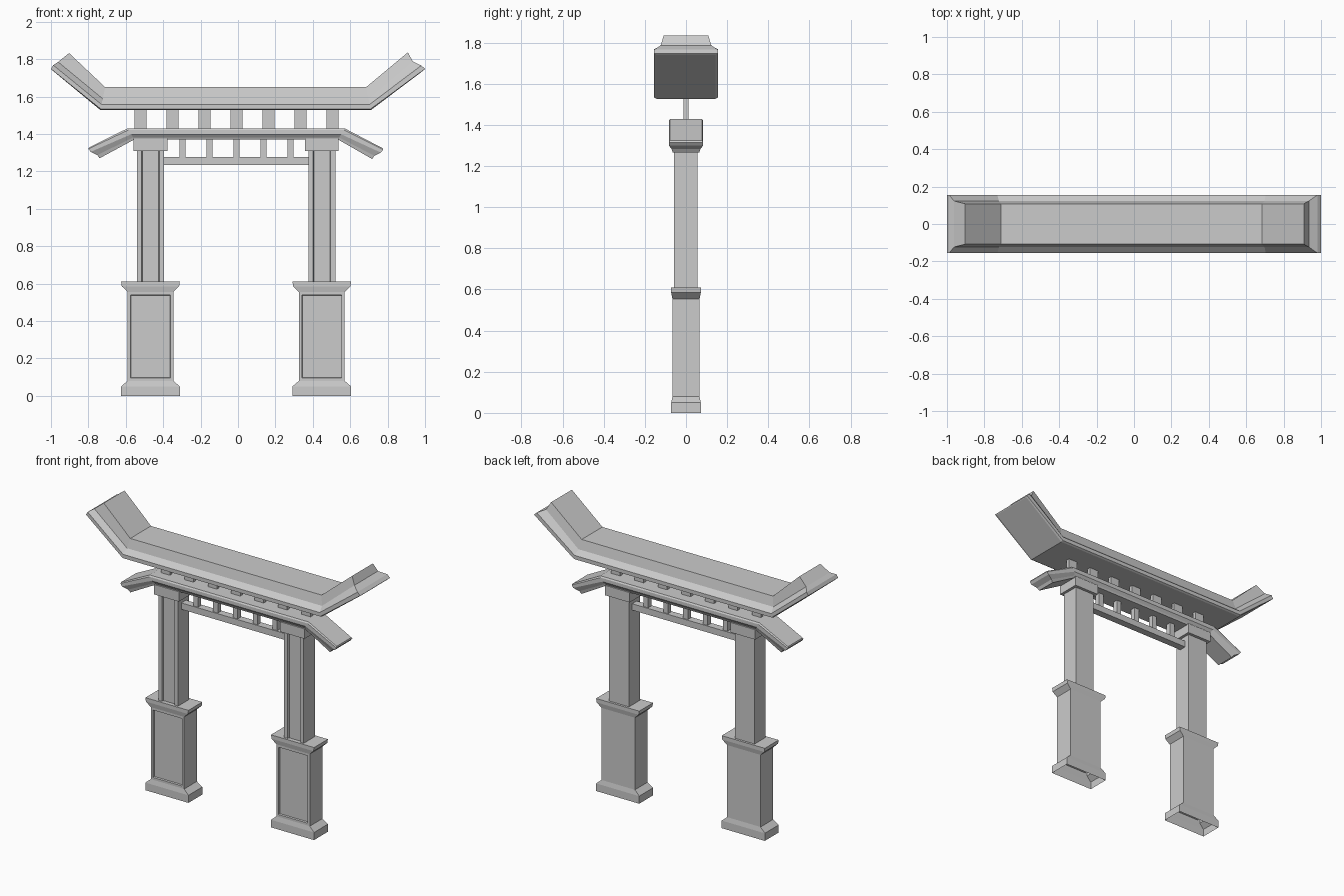
import bpy, bmesh

if "Cube" in bpy.data.objects:
    bpy.data.objects.remove(bpy.data.objects["Cube"])


def finish(name, bm):
    bmesh.ops.recalc_face_normals(bm, faces=bm.faces[:])
    me = bpy.data.meshes.new(name)
    bm.to_mesh(me)
    bm.free()
    ob = bpy.data.objects.new(name, me)
    bpy.context.collection.objects.link(ob)
    return ob


def box(name, x, y, z):
    """Box from (min, max) ranges."""
    bm = bmesh.new()
    bmesh.ops.create_cube(bm, size=1)
    for v in bm.verts:
        v.co = [r[0] if c < 0 else r[1] for c, r in zip(v.co, (x, y, z))]
    return finish(name, bm)


def skin(bm, rings):
    for a, b in zip(rings, rings[1:]):
        for i in range(len(a)):
            j = (i + 1) % len(a)
            bm.faces.new((a[i], a[j], b[j], b[i]))


def roof_beam(name, levels):
    """Bent beam; each level is (half width, path points from left to right)."""
    bm = bmesh.new()
    n = len(levels)
    rings = []
    for s in range(len(levels[0][1])):
        back = [bm.verts.new((p[s][0], w, p[s][1])) for w, p in levels]
        front = [bm.verts.new((p[s][0], -w, p[s][1])) for w, p in levels]
        rings.append(back + front[::-1])
    skin(bm, rings)
    for r in (rings[0], rings[-1]):
        for i in range(n - 1):
            bm.faces.new((r[i], r[i + 1], r[2 * n - 2 - i], r[2 * n - 1 - i]))
    return finish(name, bm)


def plinth(name, cx):
    """Moulded pedestal, open underneath, with a sunken front panel."""
    bm = bmesh.new()
    rings = []
    for hx, hy, z in ((.157, .072, 0), (.157, .072, .05), (.122, .066, .08),
                      (.122, .066, .555), (.153, .072, .585), (.157, .072, .61)):
        rings.append([bm.verts.new((cx + sx * hx, sy * hy, z))
                      for sx, sy in ((-1, -1), (1, -1), (1, 1), (-1, 1))])
    skin(bm, rings)
    bm.faces.new(rings[-1])
    bmesh.ops.recalc_face_normals(bm, faces=bm.faces[:])
    panel = max((f for f in bm.faces if f.normal.y < -.9), key=lambda f: f.calc_area())
    bmesh.ops.inset_region(bm, faces=[panel], thickness=.022)
    bmesh.ops.inset_region(bm, faces=[panel], thickness=.003, depth=-.012)
    return finish(name, bm)


def post(name, cx):
    """Post with a full-height groove down the front."""
    prof = [(-.072, -.058), (-.047, -.058), (-.043, -.044), (.043, -.044),
            (.047, -.058), (.072, -.058), (.072, .057), (-.072, .057)]
    bm = bmesh.new()
    rings = [[bm.verts.new((cx + x, y, z)) for x, y in prof] for z in (.61, 1.31)]
    skin(bm, rings)
    for r in rings:
        bm.faces.new(r)
    return finish(name, bm)


# Upper roof with upturned ends
roof_beam("upper_roof", [
    (.143, [(-.995, 1.742), (-.735, 1.527), (.71, 1.527), (.995, 1.742)]),
    (.155, [(-1.0, 1.748), (-.733, 1.533), (.708, 1.533), (1.0, 1.748)]),
    (.155, [(-.988, 1.768), (-.73, 1.558), (.704, 1.558), (.98, 1.766)]),
    (.123, [(-.962, 1.785), (-.723, 1.588), (.698, 1.588), (.935, 1.787)]),
    (.108, [(-.903, 1.832), (-.71, 1.65), (.685, 1.65), (.908, 1.836)]),
])

# Lower beam with drooping ends
roof_beam("lower_beam", [
    (.065, [(-.74, 1.27), (-.555, 1.37), (.535, 1.37), (.717, 1.266)]),
    (.070, [(-.752, 1.287), (-.561, 1.381), (.541, 1.381), (.729, 1.283)]),
    (.083, [(-.788, 1.304), (-.572, 1.398), (.552, 1.398), (.764, 1.300)]),
    (.083, [(-.80, 1.320), (-.586, 1.421), (.566, 1.421), (.776, 1.316)]),
    (.077, [(-.797, 1.328), (-.59, 1.43), (.57, 1.43), (.773, 1.324)]),
])

# Thin struts between the two roofs
for i in range(7):
    c = -.521 + i * .171
    box(f"upper_strut_{i + 1}", (c - .033, c + .033), (-.012, .012), (1.42, 1.535))

# Lattice rail and its short balusters
box("lattice_rail", (-.41, .385), (-.024, .024), (1.235, 1.277))
for i in range(5):
    c = -.297 + i * .1445
    box(f"lattice_baluster_{i + 1}", (c - .017, c + .017), (-.017, .017), (1.27, 1.38))

# Legs: pedestal, post and capital on each side
for side, s in (("left", -1), ("right", 1)):
    cx = -.01 + s * .458
    plinth(f"{side}_plinth", cx)
    post(f"{side}_post", cx)
    box(f"{side}_capital", (cx - .09, cx + .09), (-.076, .076), (1.31, 1.375))
